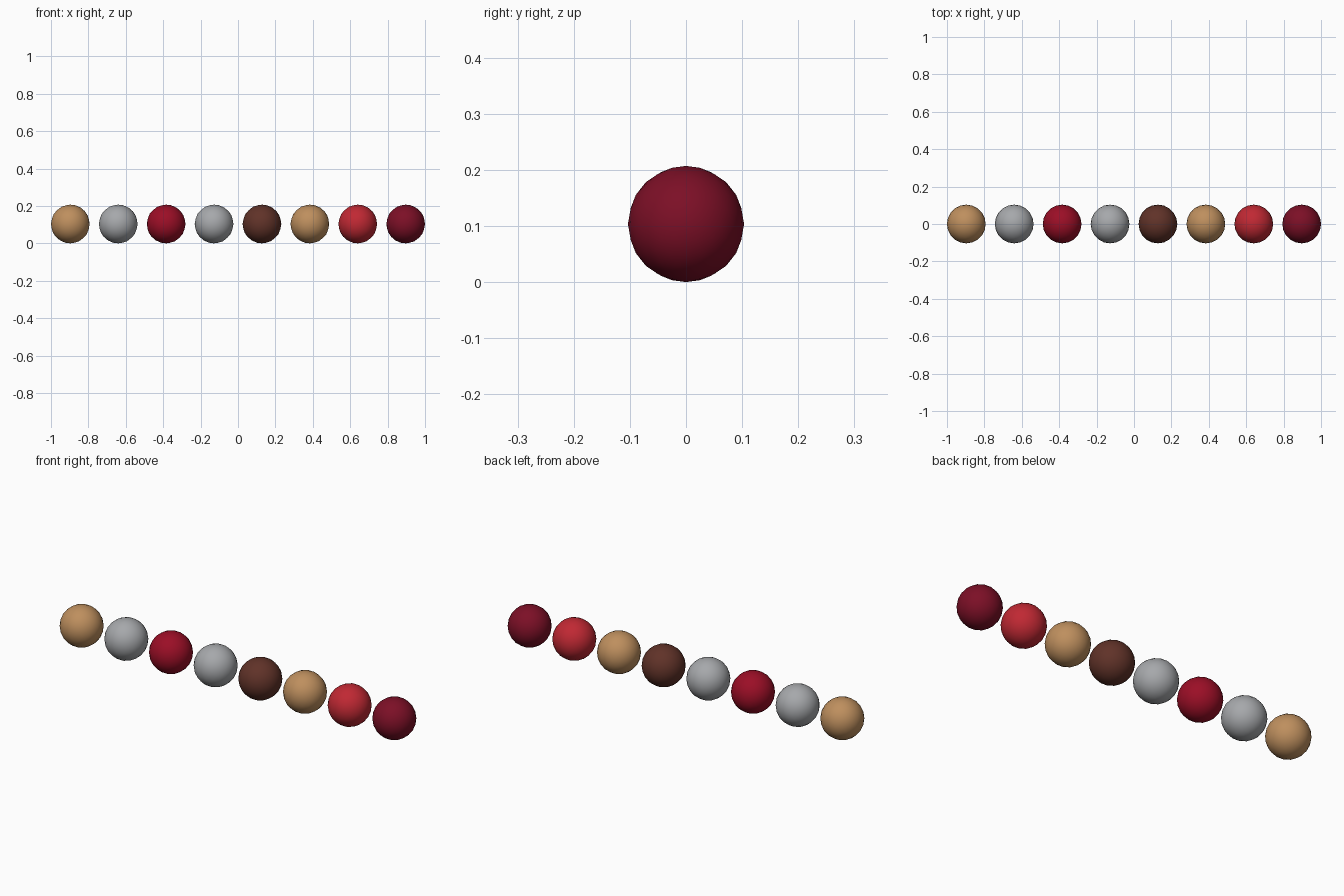
import bpy

cube = bpy.data.objects.get("Cube")
if cube:
    bpy.data.objects.remove(cube, do_unlink=True)


def linear(c):
    c /= 255
    return c / 12.92 if c <= 0.04045 else ((c + 0.055) / 1.055) ** 2.4


def make_material(name, rgb):
    mat = bpy.data.materials.new(name)
    mat.use_nodes = True
    colour = [linear(c) for c in rgb] + [1.0]
    mat.diffuse_color = colour
    bsdf = mat.node_tree.nodes["Principled BSDF"]
    bsdf.inputs["Base Color"].default_value = colour
    bsdf.inputs["Roughness"].default_value = 0.6
    return mat


palette = {
    "tan": (190, 143, 94),
    "silver_grey": (166, 168, 171),
    "crimson": (155, 14, 38),
    "brown": (96, 50, 40),
    "bright_red": (192, 40, 51),
    "wine": (124, 15, 38),
}
materials = {name: make_material(name, rgb) for name, rgb in palette.items()}

# Row of evenly spaced balls, from the model's right to its left
row = ["tan", "silver_grey", "crimson", "silver_grey",
       "brown", "tan", "bright_red", "wine"]
radius = 0.1035
first = radius - 1
step = -2 * first / (len(row) - 1)

for i, colour in enumerate(row):
    bpy.ops.mesh.primitive_ico_sphere_add(
        subdivisions=3, radius=radius, location=(first + i * step, 0, radius))
    ball = bpy.context.object
    ball.name = f"{colour}_ball_{i + 1}"
    ball.data.materials.append(materials[colour])
    bpy.ops.object.shade_smooth()
